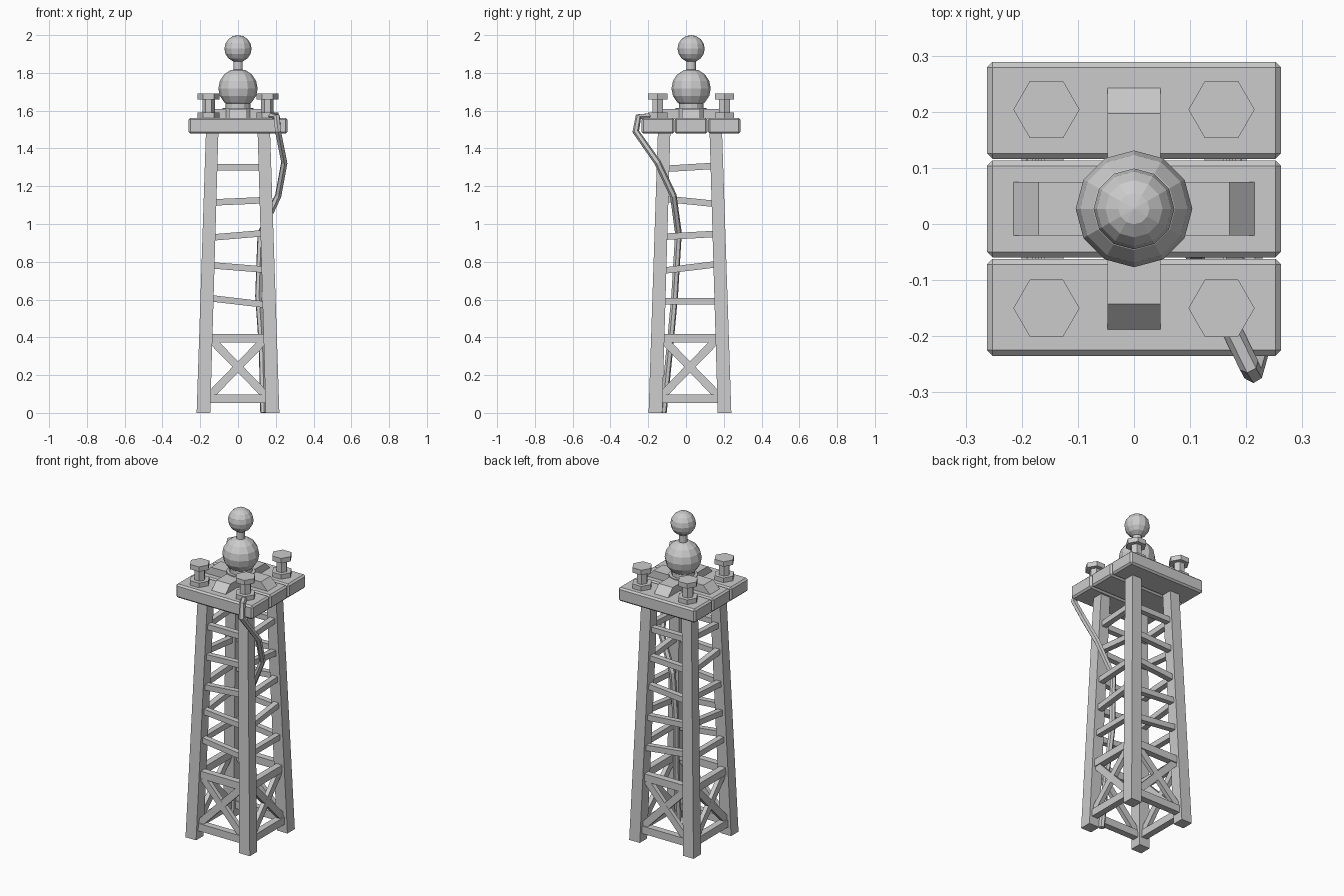
import bpy, bmesh, math
from mathutils import Vector

if "Cube" in bpy.data.objects:
    bpy.data.objects.remove(bpy.data.objects["Cube"])

CY = 0.027   # tower axis in y


def obj_from_bm(name, bm):
    bmesh.ops.recalc_face_normals(bm, faces=bm.faces)
    me = bpy.data.meshes.new(name)
    bm.to_mesh(me)
    bm.free()
    ob = bpy.data.objects.new(name, me)
    bpy.context.collection.objects.link(ob)
    return ob


def prism(bm, bottom, top):
    """Join two matching point loops into a closed solid."""
    a = [bm.verts.new(p) for p in bottom]
    b = [bm.verts.new(p) for p in top]
    bm.faces.new(a[::-1])
    bm.faces.new(b)
    for i in range(len(a)):
        j = (i + 1) % len(a)
        bm.faces.new((a[i], a[j], b[j], b[i]))


def ngon(x, y, z, r, n):
    return [(x + r * math.cos(math.tau * i / n), y + r * math.sin(math.tau * i / n), z)
            for i in range(n)]


def square(x, y, z, h):
    return [(x - h, y - h, z), (x + h, y - h, z), (x + h, y + h, z), (x - h, y + h, z)]


def beam(bm, p, q, height, depth, out):
    """Square-section bar from p to q; out is the facing direction."""
    p, q = Vector(p), Vector(q)
    n = Vector(out) * depth / 2
    u = (q - p).normalized().cross(Vector(out)).normalized() * height / 2
    ring = [n + u, n - u, -n - u, -n + u]
    prism(bm, [p + c for c in ring], [q + c for c in ring])


def leg_offset(z):
    return 0.183 + (0.137 - 0.183) * z / 1.48


# Four tapered legs
LY = 0.021
for sx, lx in ((-1, "left"), (1, "right")):
    for sy, ly in ((-1, "front"), (1, "back")):
        bm = bmesh.new()
        b, t = leg_offset(0), leg_offset(1.49)
        prism(bm, square(sx * b, LY + sy * b, 0, 0.036),
              square(sx * t, LY + sy * t, 1.49, 0.033))
        obj_from_bm(f"{ly}_{lx}_leg", bm)

# Rungs and cross braces on each of the four sides
tilts_x = {1.30: 0, 1.12: 0.006, 0.94: 0.012, 0.77: -0.012, 0.59: -0.018}
tilts_y = {1.30: 0.008, 1.12: -0.014, 0.94: 0.008, 0.77: 0.018, 0.59: 0}
sides = (("front", (0, -1), (1, 0), tilts_x), ("back", (0, 1), (1, 0), tilts_x),
         ("left", (-1, 0), (0, 1), tilts_y), ("right", (1, 0), (0, 1), tilts_y))
for name, out, along, tilts in sides:
    n = Vector((*out, 0))
    a = Vector((*along, 0))

    def pt(s, z):
        d = leg_offset(z)
        return Vector((0, LY, z)) + n * d + a * s * (d - 0.01)

    bm = bmesh.new()
    for z, t in tilts.items():
        p, q = pt(-1, z), pt(1, z)
        p.z -= t
        q.z += t
        beam(bm, p, q, 0.034, 0.034, n)
    for z in (0.395, 0.075):
        beam(bm, pt(-1, z), pt(1, z), 0.046, 0.04, n)
    for s in (-1, 1):
        beam(bm, pt(-s * 0.92, 0.082), pt(s * 0.92, 0.395), 0.042, 0.026, n)
    obj_from_bm(f"{name}_braces", bm)

# Deck of three chamfered planks
for i, name in enumerate(("front", "middle", "back")):
    y = CY + (i - 1) * 0.1755
    bm = bmesh.new()
    bmesh.ops.create_cube(bm, size=1)
    for v in bm.verts:
        v.co = (v.co.x * 0.524, y + v.co.y * 0.173, 1.52 + v.co.z * 0.084)
    ob = obj_from_bm(f"{name}_plank", bm)
    bev = ob.modifiers.new("chamfer", "BEVEL")
    bev.width = 0.01
    bev.segments = 1

# Hexagonal corner bolts with washers
for sx in (-1, 1):
    for sy in (-1, 1):
        bm = bmesh.new()
        for r, z0, z1 in ((0.059, 1.555, 1.59), (0.033, 1.585, 1.665), (0.059, 1.66, 1.69)):
            x, y = sx * 0.156, CY + sy * 0.177
            prism(bm, ngon(x, y, z0, r, 6), ngon(x, y, z1, r, 6))
        obj_from_bm(f"bolt_{'back' if sy > 0 else 'front'}_{'right' if sx > 0 else 'left'}", bm)

# Crossed clamp bars with sloping ends
profile = [(-0.222, 1.555), (0.222, 1.555), (0.17, 1.608), (-0.17, 1.608)]
for name, swap in (("clamp_bar_side", False), ("clamp_bar_deep", True)):
    loops = [[(s, CY + p, z) if swap else (p, CY + s, z) for p, z in profile]
             for s in (-0.0475, 0.0475)]
    bm = bmesh.new()
    prism(bm, *loops)
    obj_from_bm(name, bm)

# Finial: stepped base, large ball, neck, small ball
bm = bmesh.new()
for r, z0, z1 in ((0.082, 1.555, 1.614), (0.065, 1.61, 1.665), (0.025, 1.79, 1.88)):
    prism(bm, ngon(0, CY, z0, r, 12), ngon(0, CY, z1, r, 12))
obj_from_bm("finial_stem", bm)
for name, r, z in (("finial_large_ball", 0.104, 1.718), ("finial_small_ball", 0.072, 1.928)):
    bpy.ops.mesh.primitive_uv_sphere_add(segments=12, ring_count=8, radius=r, location=(0, CY, z))
    bpy.context.object.name = name

# Hanging cable, six-sided, from the front right bolt to the ground
path = [(0.165, -0.17, 1.572), (0.205, -0.252, 1.568), (0.212, -0.266, 1.49),
        (0.245, -0.15, 1.325), (0.213, -0.067, 1.15), (0.12, -0.04, 0.95),
        (0.108, -0.06, 0.62), (0.127, -0.085, 0.35), (0.135, -0.12, 0.0)]
cu = bpy.data.curves.new("cable", "CURVE")
cu.dimensions = "3D"
cu.bevel_depth = 0.018
cu.bevel_resolution = 1
cu.use_fill_caps = True
sp = cu.splines.new("POLY")
sp.points.add(len(path) - 1)
for p, co in zip(sp.points, path):
    p.co = (*co, 1)
sp.use_smooth = False
bpy.context.collection.objects.link(bpy.data.objects.new("cable", cu))
